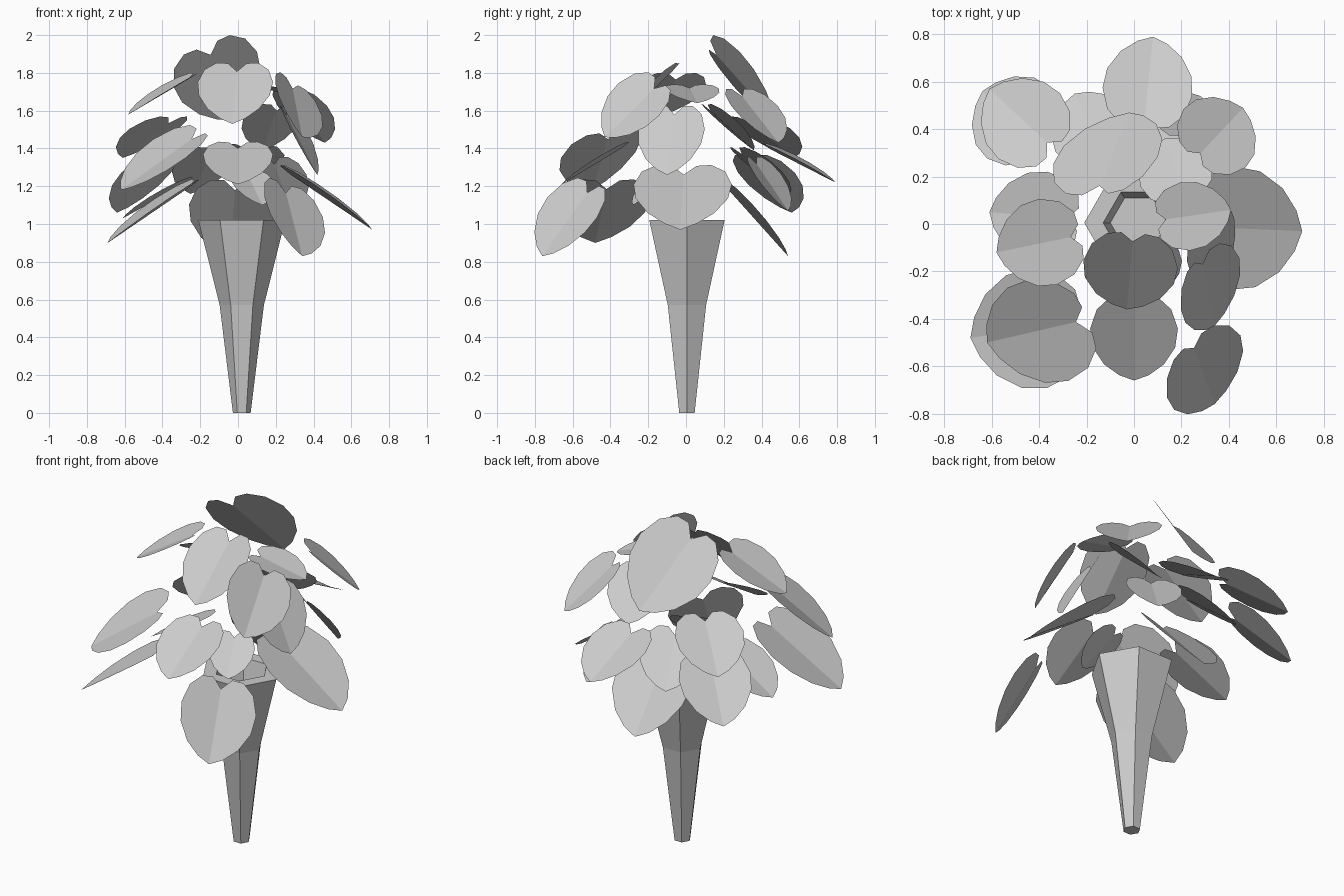
import bpy, math
from mathutils import Vector

if "Cube" in bpy.data.objects:
    bpy.data.objects.remove(bpy.data.objects["Cube"])


def make(name, verts, faces):
    me = bpy.data.meshes.new(name)
    me.from_pydata([tuple(v) for v in verts], [], faces)
    me.update()
    ob = bpy.data.objects.new(name, me)
    bpy.context.collection.objects.link(ob)


# Six-sided flaring trunk with a recessed top
tv, tf = [], []
for r, z in [(0.047, 0), (0.117, 0.57), (0.23, 1.02), (0.15, 1.02), (0.12, 0.9)]:
    for i in range(6):
        a = i * math.pi / 3
        tv.append((0.02 + r * math.cos(a), 0.005 + r * math.sin(a), z))
for k in range(0, 24, 6):
    for i in range(6):
        j = (i + 1) % 6
        tf.append((k + i, k + j, k + 6 + j, k + 6 + i))
tf += [tuple(reversed(range(6))), tuple(range(24, 30))]
make("trunk", tv, tf)

# Half outline of a heart leaf: across, along (notch side to tip)
HALF = [(0.25, 0), (0.55, 0.01), (0.85, 0.14), (1, 0.36),
        (0.94, 0.58), (0.68, 0.79), (0.33, 0.93)]
NOTCH = 0.12
FOLD = 0.13


def leaf(name, tip, droop, size, heading=None, roll=0):
    """Folded heart leaf, as wide as long, pointing away from the trunk and down."""
    tip = Vector(tip)
    h = math.atan2(tip.y, tip.x) if heading is None else math.radians(heading)
    p, r = math.radians(droop), math.radians(roll)
    d = Vector((math.cos(h) * math.cos(p), math.sin(h) * math.cos(p), -math.sin(p)))
    flat = d.cross(Vector((0, 0, 1))).normalized()
    up = flat.cross(d)
    s = flat * math.cos(r) + up * math.sin(r)
    n = s.cross(d)
    length, half = size / (1 - NOTCH), size / 2
    outline = [(0, NOTCH)] + HALF + [(0, 1)] + [(-u, v) for u, v in reversed(HALF)]
    verts = [tip + d * (length * (v - 1)) + s * (u * half) + n * (abs(u) * half * FOLD)
             for u, v in [(0, 0.5)] + outline]
    m = len(outline)
    make(name, verts, [(0, 1 + i, 1 + (i + 1) % m) for i in range(m)])


# Crown leaves
leaf("crown_leaf_back", (-0.02, 0.47, 1.55), 46, 0.48, heading=68, roll=34)
leaf("crown_leaf_front", (-0.03, -0.36, 1.53), 44, 0.4)
leaf("crown_leaf_left", (-0.58, -0.12, 1.58), 30, 0.37)
leaf("crown_leaf_right", (0.41, 0.06, 1.64), 16, 0.29)
# Upper leaves
leaf("upper_leaf_right_front", (0.34, -0.43, 1.46), 44, 0.37, heading=-79, roll=40)
leaf("upper_leaf_right", (0.42, -0.1, 1.26), 62, 0.36)
leaf("upper_leaf_right_back", (0.46, 0.49, 1.43), 43, 0.36)
leaf("upper_leaf_inner", (0.13, 0.36, 1.39), 41, 0.32, heading=108)
leaf("upper_leaf_left_front", (-0.62, -0.5, 1.18), 35, 0.47, heading=193, roll=15)
leaf("upper_leaf_left_back", (-0.61, 0.57, 1.35), 29, 0.38)
leaf("upper_leaf_back", (0.08, 0.79, 1.22), 27, 0.38)
# Middle leaves
leaf("middle_leaf_front", (0, -0.66, 1.21), 31, 0.37)
leaf("middle_leaf_back_left", (-0.25, 0.55, 1.16), 37, 0.35)
leaf("middle_leaf_back_right", (0.28, 0.54, 1.07), 53, 0.31)
leaf("middle_leaf_inner", (0.13, -0.28, 1.1), 40, 0.25)
# Lower leaves
leaf("lower_leaf_left_front", (-0.69, -0.48, 0.9), 34, 0.51, heading=188)
leaf("lower_leaf_left", (-0.61, 0.05, 1.03), 29, 0.38)
leaf("lower_leaf_left_back", (-0.64, 0.56, 1.06), 41, 0.4)
leaf("lower_leaf_right_front", (0.34, -0.76, 0.83), 53, 0.42, heading=-70, roll=25)
leaf("lower_leaf_right", (0.71, -0.03, 0.97), 34, 0.52)
leaf("lower_leaf_back", (-0.04, 0.54, 0.83), 48, 0.47)
